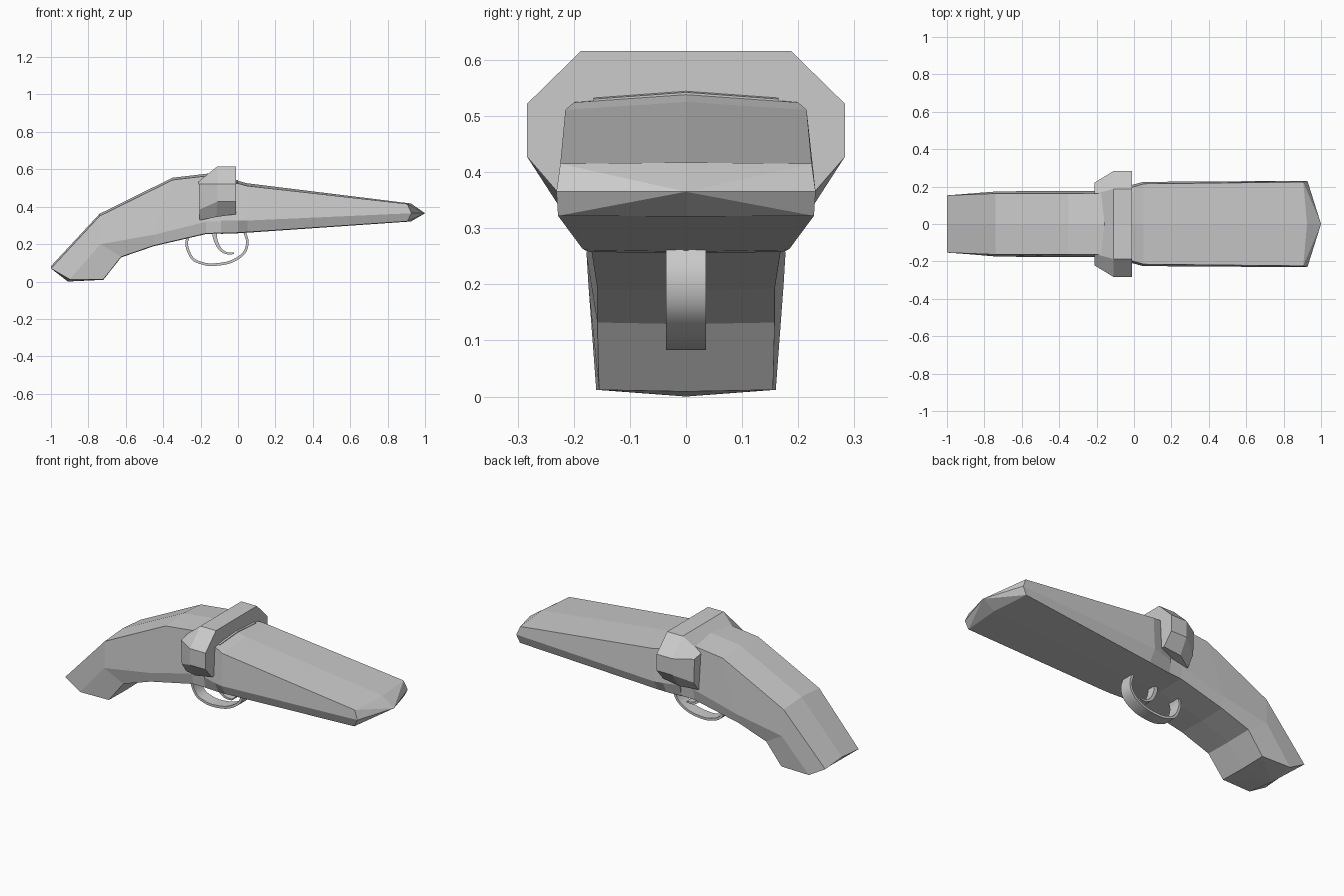
import bpy, bmesh
from mathutils import Vector

if "Cube" in bpy.data.objects:
    bpy.data.objects.remove(bpy.data.objects["Cube"])


def loft(name, rings, start_tip=None, end_tip=None):
    """Skin matching rings; close each end with a fan to a tip, or an ngon."""
    bm = bmesh.new()
    vs = [[bm.verts.new(p) for p in r] for r in rings]
    n = len(rings[0])
    for a, b in zip(vs, vs[1:]):
        for i in range(n):
            j = (i + 1) % n
            bm.faces.new((a[i], a[j], b[j], b[i]))
    for ring, tip in ((vs[0], start_tip), (vs[-1], end_tip)):
        if tip is None:
            bm.faces.new(ring)
        else:
            t = bm.verts.new(tip)
            for i in range(n):
                bm.faces.new((ring[i], ring[(i + 1) % n], t))
    bmesh.ops.recalc_face_normals(bm, faces=bm.faces)
    me = bpy.data.meshes.new(name)
    bm.to_mesh(me)
    bm.free()
    ob = bpy.data.objects.new(name, me)
    bpy.context.collection.objects.link(ob)
    return ob


def mirrored(half):
    """Complete a +y half section with its -y twin."""
    return half + [(x, -y, z) for x, y, z in reversed(half)]


def body_ring(top, mid, bot, crown=0.012, keel=0.003, dx=0.0):
    """Eight-sided body section with raised top and bottom centre points."""
    ring = mirrored([top, mid, bot])
    ring.insert(3, (bot[0] + dx, 0, bot[2] - keel))
    ring.append((top[0] + dx, 0, top[2] + crown))
    return ring


# Stock: curved grip from the butt up to the collar
stock = [
    ((-1.0, .153, .07), (-.90, .16, .012), (-.72, .155, .012)),
    ((-.74, .163, .35), (-.735, .174, .20), (-.625, .158, .132)),
    ((-.35, .163, .543), (-.45, .177, .25), (-.45, .158, .192)),
    ((-.16, .162, .565), (-.17, .176, .32), (-.17, .168, .257)),
    ((.0, .165, .53), (.0, .18, .32), (.0, .175, .262)),
]
loft("stock", [body_ring(*s) for s in stock], start_tip=(-.91, 0, 0))

# Barrel: broad tapering block with a pointed muzzle
barrel = [
    ((-.09, .17, .53), (-.09, .185, .325), (-.09, .172, .258)),
    ((.0, .20, .524), (.0, .212, .325), (.0, .181, .261)),
    ((.05, .215, .511), (.05, .225, .326), (.05, .185, .264)),
    ((.905, .224, .415), (.927, .231, .365), (.905, .228, .322)),
]
rings = [body_ring(*s, crown=.014) for s in barrel[:3]]
rings.append(body_ring(*barrel[3], crown=.002, keel=.001, dx=.02))
loft("barrel", rings, end_tip=(1.0, 0, .365))

# Lock collar: faceted band wrapping the body, tapering backwards
collar = [
    [(-.01, .187, .616), (-.01, .283, .522), (-.01, .283, .427), (-.01, .225, .36)],
    [(-.11, .187, .616), (-.11, .283, .522), (-.11, .283, .427), (-.115, .23, .345)],
    [(-.21, .16, .535), (-.21, .222, .522), (-.205, .222, .385), (-.205, .18, .328)],
]
loft("lock_collar", [mirrored(h) for h in collar])


def smooth_path(pts, steps=4):
    """Catmull-Rom curve through 2D (x, z) points."""
    p = [Vector(q) for q in pts]
    p = [2 * p[0] - p[1]] + p + [2 * p[-1] - p[-2]]
    out = []
    for a, b, c, d in zip(p, p[1:], p[2:], p[3:]):
        for k in range(steps):
            t = k / steps
            out.append(.5 * (2 * b + (c - a) * t + (2 * a - 5 * b + 4 * c - d) * t * t
                             + (3 * b - a - 3 * c + d) * t ** 3))
    return out + [p[-2]]


def strap(name, pts, half_width, thick_start, thick_end):
    """Flat metal strip following a curve in the xz plane."""
    path = smooth_path(pts)
    rings = []
    last = len(path) - 1
    for i, p in enumerate(path):
        d = (path[min(i + 1, last)] - path[max(i - 1, 0)]).normalized()
        n = Vector((-d.y, d.x)) * (thick_start + (thick_end - thick_start) * i / last) / 2
        a, b = p + n, p - n
        w = half_width
        rings.append([(a.x, w, a.y), (b.x, w, b.y), (b.x, -w, b.y), (a.x, -w, a.y)])
    ob = loft(name, rings)
    bpy.ops.object.select_all(action='DESELECT')
    ob.select_set(True)
    bpy.context.view_layer.objects.active = ob
    bpy.ops.object.shade_smooth_by_angle(angle=.6)


# Trigger guard and trigger
strap("trigger_guard", [(-.255, .265), (-.275, .20), (-.245, .125), (-.19, .097),
                        (-.13, .09), (-.04, .105), (.03, .15), (.05, .21), (.032, .275)],
      .036, .014, .014)
strap("trigger", [(-.125, .275), (-.122, .23), (-.10, .18), (-.065, .153), (-.022, .15)],
      .025, .026, .008)
